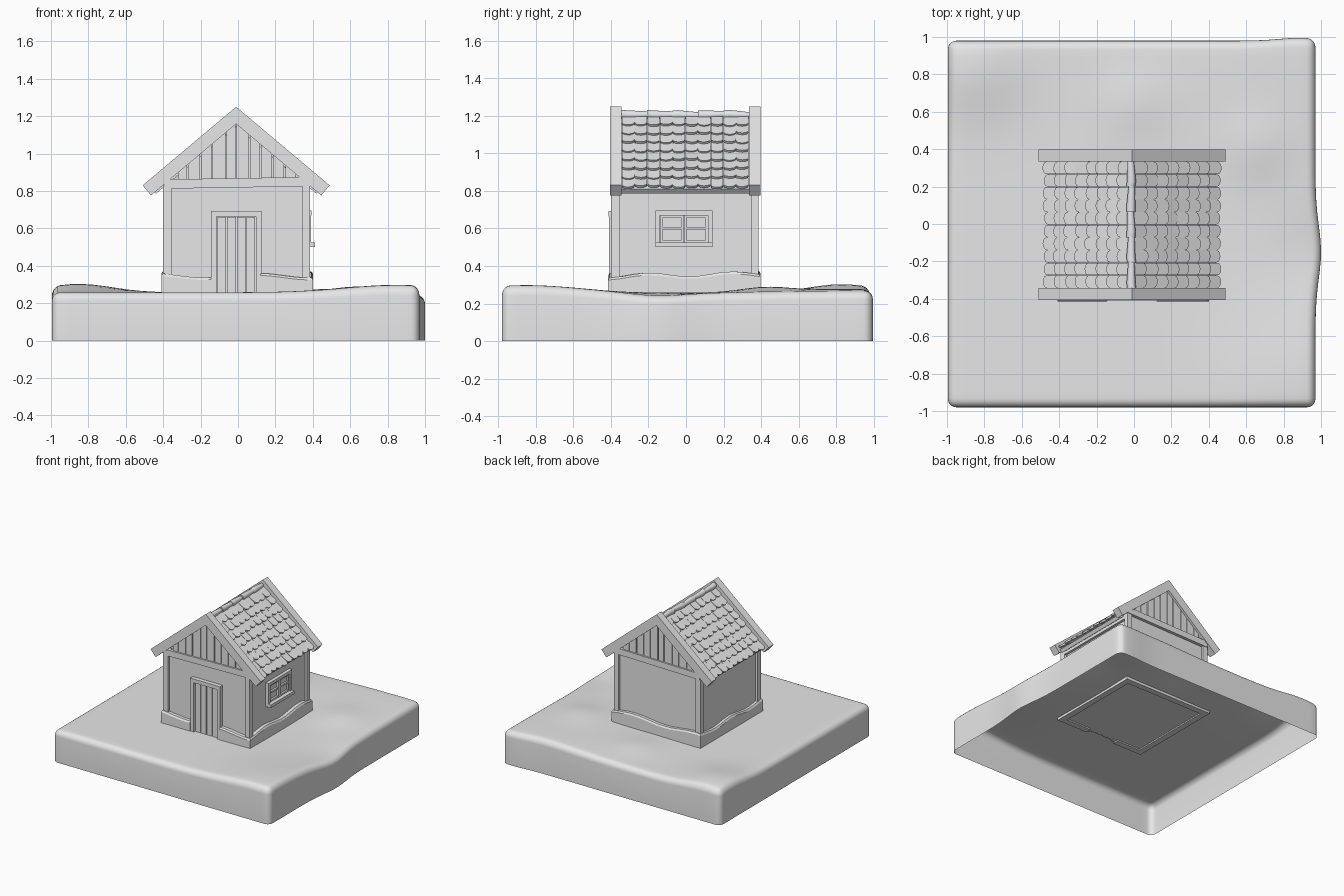
import bpy, bmesh, math, random
from mathutils import Vector

random.seed(4)
if "Cube" in bpy.data.objects:
    bpy.data.objects.remove(bpy.data.objects["Cube"])

clay = bpy.data.materials.new("plain_grey")
clay.use_nodes = True
clay.diffuse_color = (0.8, 0.8, 0.8, 1)
clay.node_tree.nodes["Principled BSDF"].inputs["Base Color"].default_value = (0.8, 0.8, 0.8, 1)

CX = -0.01                      # ridge line
ANGLE = math.atan2(0.42, 0.5)   # roof pitch
COS, SIN, TAN = math.cos(ANGLE), math.sin(ANGLE), math.tan(ANGLE)


def finish(bm, name, smooth=None):
    bmesh.ops.recalc_face_normals(bm, faces=bm.faces)
    mesh = bpy.data.meshes.new(name)
    bm.to_mesh(mesh)
    bm.free()
    obj = bpy.data.objects.new(name, mesh)
    bpy.context.collection.objects.link(obj)
    mesh.materials.append(clay)
    if smooth:
        bpy.ops.object.select_all(action='DESELECT')
        obj.select_set(True)
        bpy.context.view_layer.objects.active = obj
        bpy.ops.object.shade_smooth_by_angle(angle=math.radians(smooth))
    return obj


def add_prism(bm, pts, offset):
    """Extrude a closed 3D outline along an offset."""
    base = [bm.verts.new(p) for p in pts]
    top = [bm.verts.new(Vector(p) + Vector(offset)) for p in pts]
    bm.faces.new(base)
    bm.faces.new(top[::-1])
    for i in range(len(pts)):
        j = (i + 1) % len(pts)
        bm.faces.new((base[i], base[j], top[j], top[i]))


def prism_y(name, pts, y0, y1):
    bm = bmesh.new()
    add_prism(bm, [(x, y0, z) for x, z in pts], (0, y1 - y0, 0))
    return finish(bm, name)


def box(name, x, y, z):
    return prism_y(name, [(x[0], z[0]), (x[1], z[0]), (x[1], z[1]), (x[0], z[1])], *y)


# Ground: open-bottomed rounded slab with soft mounds
def ground_height(x, y):
    h = 0.258
    for cx, cy, amount, r in ((-0.85, 0.83, 0.045, 0.25), (0, 0.65, 0.02, 0.17),
                              (0.65, 0.42, 0.025, 0.18), (0.85, -0.85, 0.04, 0.4),
                              (1, -0.15, -0.02, 0.2), (0.6, 0.85, 0.02, 0.4)):
        h += amount * math.exp(-((x - cx) ** 2 + (y - cy) ** 2) / r ** 2)
    return h


bm = bmesh.new()
bmesh.ops.create_cube(bm, size=1)
for v in bm.verts:
    v.co = (v.co.x * 1.965 - 0.0125, v.co.y * 1.96, 0.26 * (v.co.z + 0.5))
bmesh.ops.delete(bm, geom=[f for f in bm.faces if f.calc_center_median().z < 0.01], context='FACES')
rim = [e for e in bm.edges if max(v.co.z for v in e.verts) > 0.1]
bmesh.ops.bevel(bm, geom=rim, offset=0.045, segments=5, profile=0.5, affect='EDGES')
for i in range(-14, 15):
    for normal in ((1, 0, 0), (0, 1, 0)):
        bmesh.ops.bisect_plane(bm, geom=bm.verts[:] + bm.edges[:] + bm.faces[:],
                               plane_co=Vector(normal) * i * 0.064, plane_no=normal)
for v in bm.verts:
    x, y, z = v.co
    v.co.z = z * ground_height(x, y) / 0.26
    if x > 0.9:
        v.co.x += 0.03 * math.exp(-((y + 0.15) / 0.2) ** 2)
    if y > 0.9:
        v.co.y += 0.015 * math.exp(-((x - 0.88) / 0.15) ** 2)
finish(bm, "ground", 60)

# Foundation: wavy-topped kerb that stops at the door
corners = [Vector(c) for c in ((0.12, -0.415), (0.4, -0.415), (0.4, 0.397),
                               (-0.41, 0.397), (-0.41, -0.415), (-0.145, -0.415))]
path = []
for a, b in zip(corners, corners[1:]):
    path += [a.lerp(b, i / 12) for i in range(12)]
path.append(corners[-1])
bm = bmesh.new()
rings = []
for x, y in path:
    ix, iy = max(-0.36, min(0.35, x)), max(-0.365, min(0.347, y))
    top = 0.355 + 0.012 * math.sin(11 * x + 14 * y) + 0.015 * y
    rings.append([bm.verts.new(p) for p in
                  ((x, y, 0.24), (x, y, top - 0.012), (x * 0.98, y * 0.98, top),
                   (ix, iy, top), (ix, iy, 0.24))])
for a, b in zip(rings, rings[1:]):
    for i in range(5):
        j = (i + 1) % 5
        bm.faces.new((a[i], a[j], b[j], b[i]))
bm.faces.new(rings[0])
bm.faces.new(rings[-1][::-1])
finish(bm, "foundation", 30)


# House body with gables
def under_roof(x, apex):
    return apex - abs(x - CX) * TAN


prism_y("house_walls", [(-0.38, 0.25), (0.365, 0.25), (0.365, under_roof(0.365, 1.145)),
                        (CX, 1.145), (-0.38, under_roof(-0.38, 1.145))], -0.378, 0.365)

# Corner posts and top beams
for side, x in (("right", (-0.4, -0.355)), ("left", (0.345, 0.385))):
    box("front_post_" + side, x, (-0.398, -0.355), (0.3, 0.83))
    box("back_post_" + side, x, (0.345, 0.385), (0.3, 0.83))
    box("eave_beam_" + side, x, (-0.37, 0.36), (0.79, 0.83))
for end, y in (("front", (-0.402, -0.36)), ("back", (0.35, 0.39))):
    prism_y("tie_beam_" + end, [(-0.395, 0.812), (0.38, 0.825), (0.38, 0.875), (-0.395, 0.862)], *y)

# Gable boards with narrow gaps
edges = [-0.32, -0.27, -0.2, -0.14, -0.065, CX, 0.06, 0.12, 0.185, 0.25, 0.31]
for end, y in (("front", (-0.39, -0.37)), ("back", (0.36, 0.378))):
    for n, (a, b) in enumerate(zip(edges, edges[1:])):
        a, b = a + 0.003, b - 0.003
        prism_y(f"gable_board_{end}_{n}", [(a, 0.85), (b, 0.85), (b, under_roof(b, 1.165)),
                                           (a, under_roof(a, 1.165))], *y)

# Barge boards and roof deck, mirrored about the ridge
def rafter(name, s, apex, length, thick, y0, y1):
    ex, ez = CX + s * length * COS, apex - length * SIN
    prism_y(name, [(CX, apex), (ex, ez), (ex - s * thick * SIN, ez - thick * COS),
                   (CX, apex - thick / COS)], y0, y1)


for side, s in (("left", 1), ("right", -1)):
    rafter("barge_board_front_" + side, s, 1.25, 0.653, 0.07, -0.405, -0.343)
    rafter("barge_board_back_" + side, s, 1.25, 0.653, 0.07, 0.335, 0.397)
    rafter("roof_deck_" + side, s, 1.185, 0.585, 0.03, -0.343, 0.335)

# Roof tiles: rounded slabs overlapping in rows
ROWS, COLS, STEP, LENGTH = 8, 10, 0.073, 0.09
WIDTH = 0.676 / COLS
for side, s in (("left", 1), ("right", -1)):
    bm = bmesh.new()
    lift = Vector((s * SIN, 0, COS))
    for row in range(ROWS):
        for col in range(COLS):
            yc = -0.342 + WIDTH * (col + 0.5)
            half = WIDTH * 0.49
            start = row * STEP - 0.006 + random.uniform(-0.005, 0.005)
            tip = 0.013 + random.uniform(-0.003, 0.006)
            skew = random.uniform(-0.05, 0.05)
            outline = [(-half, 0), (half, 0)]
            for k in range(7):
                t = math.pi * k / 6
                outline.append((half * math.cos(t), LENGTH - 0.022 + 0.022 * math.sin(t)))
            pts = []
            for u, v in outline:
                d = start + v + u * skew
                pts.append(Vector((CX + s * d * COS, yc + u, 1.185 - d * SIN)) + lift * tip * v / LENGTH)
            add_prism(bm, pts, lift * 0.014)
    finish(bm, "roof_tiles_" + side)

# Ridge caps: tapered tubes end to end
bm = bmesh.new()
for i in range(5):
    y0 = -0.343 + i * 0.1356
    r0, r1 = 0.024, 0.017
    loops = []
    for y, r in ((y0, r0), (y0 + 0.03, r0), (y0 + 0.138, r1)):
        wob = random.uniform(-0.004, 0.004)
        loops.append([bm.verts.new((CX - 0.005 + wob + r * math.cos(math.tau * k / 12), y,
                                    1.205 + wob + r * math.sin(math.tau * k / 12))) for k in range(12)])
    for a, b in zip(loops, loops[1:]):
        for k in range(12):
            j = (k + 1) % 12
            bm.faces.new((a[k], a[j], b[j], b[k]))
    bm.faces.new(loops[0])
    bm.faces.new(loops[-1])
finish(bm, "ridge_caps", 40)

# Door: frame and four planks
for side, x in (("right", (-0.145, -0.115)), ("left", (0.095, 0.125))):
    box("door_jamb_" + side, x, (-0.41, -0.37), (0.25, 0.665))
box("door_lintel", (-0.145, 0.125), (-0.413, -0.37), (0.663, 0.693))
for i in range(4):
    x = -0.113 + i * 0.052
    box(f"door_plank_{i}", (x + 0.003, x + 0.049), (-0.395, -0.37), (0.25, 0.66))

# Window on the left wall: frame, sashes and sill
for n, y in enumerate(((-0.162, -0.138), (0.118, 0.142))):
    box(f"window_jamb_{n}", (0.36, 0.39), y, (0.515, 0.672))
box("window_head", (0.36, 0.392), (-0.162, 0.142), (0.67, 0.695))
box("window_sill", (0.36, 0.412), (-0.162, 0.142), (0.5, 0.525))
for n, y in enumerate((-0.137, -0.009)):
    y1 = y + 0.126
    box(f"sash_side_a_{n}", (0.36, 0.382), (y, y + 0.012), (0.525, 0.67))
    box(f"sash_side_b_{n}", (0.36, 0.382), (y1 - 0.012, y1), (0.525, 0.67))
    for m, z in enumerate((0.525, 0.595, 0.656)):
        box(f"sash_rail_{n}_{m}", (0.36, 0.38), (y, y1), (z, z + 0.013))
